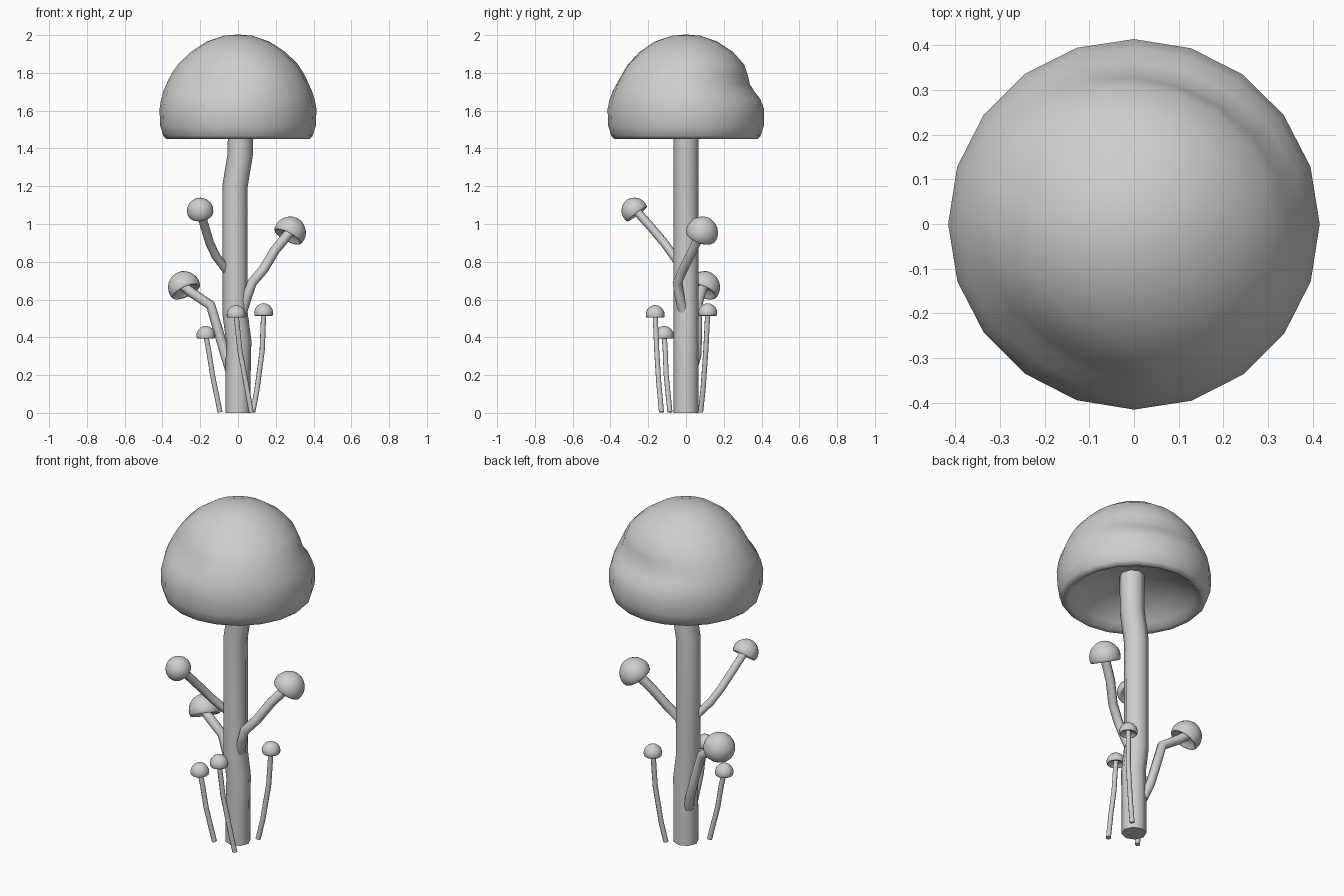
import bpy
import bmesh
import math
from mathutils import Vector

cube = bpy.data.objects.get("Cube")
if cube:
    bpy.data.objects.remove(cube, do_unlink=True)

# One plain grey for every part
grey = bpy.data.materials.new("plain_grey")
grey.use_nodes = True
colour = (0.62, 0.62, 0.62, 1)
grey.diffuse_color = colour
grey.node_tree.nodes["Principled BSDF"].inputs["Base Color"].default_value = colour

# Cap section at unit radius: outer dome, rolled rim, hollow underside
OUTER = [(0.18, 0.995), (0.4, 0.92), (0.6, 0.79), (0.76, 0.64), (0.84, 0.53), (0.9, 0.42),
         (0.95, 0.3), (0.98, 0.19), (1.0, 0.06), (0.99, -0.15), (0.95, -0.28), (0.91, -0.32)]
INNER = [(0.85, -0.31), (0.78, -0.24), (0.6, -0.11), (0.35, -0.02), (0.15, 0.02)]
SEGMENTS = 20


def finish(obj, angle):
    obj.data.materials.clear()
    obj.data.materials.append(grey)
    bpy.ops.object.select_all(action="DESELECT")
    obj.select_set(True)
    bpy.context.view_layer.objects.active = obj
    bpy.ops.object.shade_smooth_by_angle(angle=math.radians(angle))


def dent_depth(azimuth, height, dents):
    """Depth of the soft grooves at a place on the dome."""
    total = 0
    for middle, spread, level, thickness, depth in dents:
        turn = (math.degrees(azimuth) - middle + 180) % 360 - 180
        total += depth * math.exp(-(turn / spread) ** 2 - ((height - level) / thickness) ** 2)
    return total


def make_cap(name, centre, radius, axis=(0, 0, 1), dents=()):
    bm = bmesh.new()
    rings = []
    for k, (r, z) in enumerate(OUTER + INNER):
        ring = []
        for i in range(SEGMENTS):
            a = math.tau * i / SEGMENTS
            co = Vector((r * math.cos(a), r * math.sin(a), z))
            if k < len(OUTER):
                co -= co.normalized() * dent_depth(a, z, dents)
            ring.append(bm.verts.new(co))
        rings.append(ring)
    for upper, lower in zip(rings, rings[1:]):
        for i in range(SEGMENTS):
            j = (i + 1) % SEGMENTS
            bm.faces.new((upper[i], lower[i], lower[j], upper[j]))
    for ring, z in ((rings[0], 1.01), (rings[-1], 0.03)):
        tip = bm.verts.new((0, 0, z))
        for i in range(SEGMENTS):
            bm.faces.new((tip, ring[i], ring[(i + 1) % SEGMENTS]))
    bmesh.ops.recalc_face_normals(bm, faces=bm.faces)
    mesh = bpy.data.meshes.new(name)
    bm.to_mesh(mesh)
    bm.free()
    obj = bpy.data.objects.new(name, mesh)
    bpy.context.collection.objects.link(obj)
    obj.location = centre
    obj.scale = (radius,) * 3
    obj.rotation_euler = Vector(axis).to_track_quat("Z", "Y").to_euler()
    finish(obj, 60)


def make_stem(name, points, radius):
    curve = bpy.data.curves.new(name, "CURVE")
    curve.dimensions = "3D"
    curve.bevel_depth = radius
    curve.bevel_resolution = 2
    curve.use_fill_caps = True
    spline = curve.splines.new("POLY")
    spline.points.add(len(points) - 1)
    for p, co in zip(spline.points, points):
        p.co = (*co, 1)
    obj = bpy.data.objects.new(name, curve)
    bpy.context.collection.objects.link(obj)
    bpy.ops.object.select_all(action="DESELECT")
    obj.select_set(True)
    bpy.context.view_layer.objects.active = obj
    bpy.ops.object.convert(target="MESH")
    finish(bpy.context.object, 50)


# Main mushroom, its cap pressed in on two sides
make_stem("main_stem", [(0, 0, 0), (0, 0, 0.2), (0.004, 0, 0.38), (-0.016, 0, 0.53),
                        (-0.016, 0, 1.2), (0.012, 0, 1.37), (0.014, 0, 1.605)], 0.067)
make_cap("main_cap", (0, 0, 1.583), 0.416,
         dents=[(-110, 50, 0.4, 0.2, 0.115), (58, 35, 0.48, 0.24, 0.085)])

# Mushrooms branching from the main stem
make_stem("front_branch", [(-0.06, -0.01, 0.755), (-0.117, -0.065, 0.83), (-0.15, -0.115, 0.9),
                           (-0.18, -0.2, 1.0), (-0.2, -0.265, 1.072)], 0.023)
make_cap("front_branch_cap", (-0.2, -0.272, 1.07), 0.07, (-0.1, -0.6, 0.8))
make_stem("left_branch", [(0.025, -0.015, 0.54), (0.05, -0.035, 0.62), (0.075, -0.045, 0.69),
                          (0.135, -0.015, 0.76), (0.195, 0.035, 0.86), (0.275, 0.082, 0.957)], 0.026)
make_cap("left_branch_cap", (0.275, 0.085, 0.955), 0.085, (0.45, 0.3, 0.84))
make_stem("right_branch", [(-0.04, 0.03, 0.22), (-0.065, 0.055, 0.3), (-0.1, 0.06, 0.42),
                           (-0.145, 0.06, 0.57), (-0.25, 0.08, 0.64), (-0.287, 0.092, 0.67)], 0.026)
make_cap("right_branch_cap", (-0.285, 0.095, 0.665), 0.086, (-0.4, 0.35, 0.85))

# Thin mushrooms standing around the base
SMALL = {
    "right_sprout": [(-0.095, -0.085, 0.004), (-0.135, -0.105, 0.2), (-0.155, -0.11, 0.33),
                     (-0.17, -0.115, 0.41)],
    "front_sprout": [(0.07, -0.13, 0.004), (0.04, -0.145, 0.17), (0.01, -0.155, 0.33),
                     (-0.01, -0.163, 0.52)],
    "back_sprout": [(0.078, 0.077, 0.004), (0.1, 0.09, 0.12), (0.128, 0.105, 0.33),
                    (0.136, 0.115, 0.53)],
}
for name, path in SMALL.items():
    make_stem(name + "_stem", path, 0.014)
    make_cap(name + "_cap", path[-1], 0.05)
